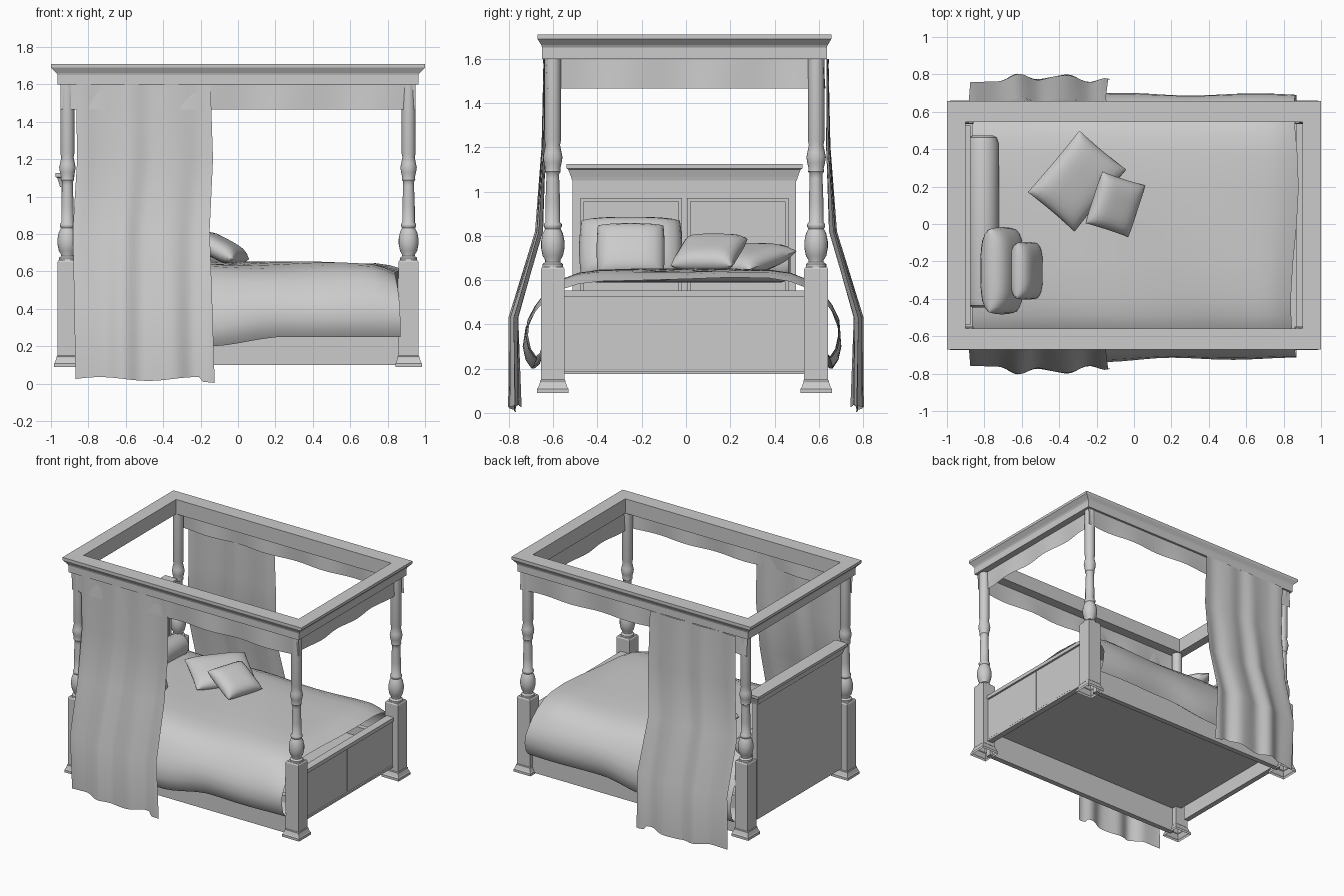
import bpy, bmesh
from math import sin, cos, pi, radians
from mathutils import Euler

if "Cube" in bpy.data.objects:
    bpy.data.objects.remove(bpy.data.objects["Cube"])

SHIFT = -.007  # the woodwork sits slightly towards the front


def add(name, verts, faces, loc=(0, 0, 0), rot=(0, 0, 0), smooth=True):
    me = bpy.data.meshes.new(name)
    me.from_pydata(verts, [], faces)
    bm = bmesh.new()
    bm.from_mesh(me)
    bmesh.ops.remove_doubles(bm, verts=bm.verts, dist=1e-5)
    bmesh.ops.recalc_face_normals(bm, faces=bm.faces)
    bm.to_mesh(me)
    bm.free()
    ob = bpy.data.objects.new(name, me)
    bpy.context.collection.objects.link(ob)
    ob.location, ob.rotation_euler = (loc[0], loc[1] + SHIFT, loc[2]), Euler(rot)
    if smooth:
        bpy.ops.object.select_all(action='DESELECT')
        bpy.context.view_layer.objects.active = ob
        ob.select_set(True)
        bpy.ops.object.shade_smooth_by_angle(angle=radians(40))
    return ob


def rings(name, loops, cap=False, wrap=False, **kw):
    """Skin a list of equal-length closed rings."""
    n, m = len(loops[0]), len(loops)
    verts = [v for ring in loops for v in ring]
    faces = [(i * n + j, i * n + (j + 1) % n, (i + 1) % m * n + (j + 1) % n, (i + 1) % m * n + j)
             for i in range(m if wrap else m - 1) for j in range(n)]
    if cap:
        faces += [tuple(range(n)), tuple(range((m - 1) * n, m * n))]
    return add(name, verts, faces, **kw)


def rect(hx, hy, z):
    return [(-hx, -hy, z), (hx, -hy, z), (hx, hy, z), (-hx, hy, z)]


def box(name, x0, x1, y0, y1, z0, z1):
    hx, hy = (x1 - x0) / 2, (y1 - y0) / 2
    return rings(name, [rect(hx, hy, z0), rect(hx, hy, z1)], cap=True, smooth=False,
                 loc=((x0 + x1) / 2, (y0 + y1) / 2, 0))


def lathe(name, profile, n=20, **kw):
    return rings(name, [[(r * cos(2 * pi * k / n), r * sin(2 * pi * k / n), z) for k in range(n)]
                        for r, z in profile], cap=True, **kw)


def sheet(name, us, vs, f, **kw):
    n = len(vs)
    verts = [f(u, v) for u in us for v in vs]
    faces = [(i * n + j, i * n + j + 1, (i + 1) * n + j + 1, (i + 1) * n + j)
             for i in range(len(us) - 1) for j in range(n - 1)]
    return add(name, verts, faces, **kw)


def span(a, b, n):
    return [a + (b - a) * i / n for i in range(n + 1)]


# Canopy frame with cornice moulding
rings("canopy_frame", [rect(*p) for p in (
    (1, .664, 1.71), (1, .664, 1.69), (.99, .658, 1.68), (.972, .647, 1.662), (.965, .643, 1.65),
    (.965, .643, 1.60), (.90, .553, 1.60), (.90, .553, 1.71))], wrap=True, smooth=False)

# Four posts: square foot and block, turned shaft above
SHAFT = [(.046, .655), (.046, .672), (.034, .682), (.034, .69), (.046, .71), (.053, .745), (.053, .775),
         (.046, .81), (.035, .832), (.041, .842), (.041, .852), (.033, .862), (.033, .95), (.029, 1.06),
         (.029, 1.08), (.036, 1.09), (.034, 1.105), (.04, 1.13), (.044, 1.155), (.04, 1.175), (.033, 1.21),
         (.037, 1.23), (.037, 1.605)]
for sx in (-1, 1):
    for sy in (-1, 1):
        p = (sx * .912, sy * .595, 0)
        rings("post_block", [rect(h, h, z) for h, z in (
            (.071, .09), (.071, .108), (.066, .115), (.058, .138), (.058, .145), (.054, .15),
            (.054, .65), (.048, .66), (.001, .66))], loc=p, smooth=False)
        lathe("post_shaft", SHAFT, loc=p)

# Headboard: board, cornice cap, panel mouldings
box("headboard", -.945, -.905, -.505, .505, .18, 1.08)
rings("headboard_cap", [rect(*p) for p in (
    (.026, .508, 1.05), (.03, .512, 1.065), (.042, .525, 1.10), (.052, .533, 1.105), (.052, .533, 1.125))],
    cap=True, loc=(-.925, 0, 0), smooth=False)
for s in (-1, 1):
    a, b = sorted((s * .012, s * .47))
    box("panel_top_moulding", -.91, -.895, a, b, .955, .972)
    for y in (a, b - .016):
        box("panel_side_moulding", -.91, -.895, y, y + .016, .3, .955)
    box("side_rail", -.87, .87, s * .6 - .02, s * .6 + .02, .10, .38)

# Footboard with two panels, cap and bottom strip
box("footboard", .885, .915, -.55, .55, .18, .53)
for s in (-1, 1):
    a, b = sorted((s * .002, s * .545))
    box("footboard_panel", .912, .92, a, b, .195, .52)
box("footboard_cap", .87, .93, -.55, .55, .525, .553)
box("footboard_strip", .88, .925, -.55, .55, .175, .19)

# Base board under the bedding
box("bed_base", -.905, .885, -.58, .58, .29, .31)

# Blanket draped over the sides, with a tucked hem
HALF = [(0, .645), (.2, .645), (.38, .64), (.48, .625), (.56, .595), (.62, .545), (.665, .48), (.692, .42),
        (.695, .35), (.682, .29), (.655, .25), (.63, .27), (.61, .33)]
PROF = [(-y, z) for y, z in reversed(HALF[1:])] + HALF


def blanket(x, k):
    y, z = PROF[k]
    side = min(1, max(0, (.6 - z) / .25))
    swell = max(0, min(1, (.25 - x) / .4))
    swell = swell * swell * (3 - 2 * swell)
    drop = max(0, (x - .70) / .16)
    z += -.05 * side * swell + .008 * sin(7 * x + 5 * y) * (1 - side) - .035 * drop ** 2 * (1 - side)
    y += (-.03 if y < 0 else .008) * side * (.6 + .4 * swell)
    y += .006 * sin(9 * x + (2 if y > 0 else 0)) * side
    edge = max(0, (x - .6) / .26) * (.02 * sin(5 * y + .5) - .008) * (1 - side)
    return (x + edge, y, z)


sheet("blanket", span(-.865, .868, 26), range(len(PROF)), blanket)

# Curtains at the head end, both sides
DROP = [(1.60, .640, .004), (1.2, .645, .007), (.82, .668, .012), (.43, .785, .014), (.02, .787, .014)]
for s in (-1, 1):
    def curtain(u, k, s=s):
        z, y, amp = DROP[k]
        flare = k / 4
        wave = sin(u * 2 * pi * 3 + .4 + .3 * k) + .3 * sin(u * 31 + k)
        bow = -.055 * flare * max(0, 1 - u / .4) ** 2 - .03 * flare * max(0, (u - .6) / .4) ** 2
        if k == 4:
            z += .010 * sin(u * 9) - (.025 if u > .9 else 0) + .005
        x = -.867 + .72 * u + (.012 * sin(k * 2.1) if k else 0) + .012 * flare * (2 * u - 1)
        return (x, s * (y + amp * wave + bow) - SHIFT, max(z, 0))
    sheet("curtain", span(0, 1, 36), range(5), curtain)

# Softly waved valance hanging below the canopy
for s in (-1, 1):
    def side_valance(x, v, s=s):
        return (x, s * (.627 + .010 * v * sin(x * 13 + s)), 1.61 - .145 * v)
    sheet("side_valance", span(-.95, .95, 60), (0, .5, 1), side_valance)


def end_valance(y, v):
    return (.915 + .010 * v * sin(y * 15), y, 1.61 - .145 * v)


sheet("foot_valance", span(-.6, .6, 40), (0, .5, 1), end_valance)


# Cushions; a negative pinch gives bowed-out edges
def pillow(name, a, b, t, loc, rot, pinch=.02, n=12):
    g = [sin(pi / 2 * w) for w in span(-1, 1, n)]
    verts, faces = [], []
    for s in (-1, 1):
        base = len(verts)
        for u in g:
            for v in g:
                h = max(0, (1 - u ** 4) * (1 - v ** 4)) ** .5
                verts.append((a * u * (1 - pinch * (1 - v * v)), b * v * (1 - pinch * (1 - u * u)), s * t * h))
        m = n + 1
        faces += [(base + i * m + j, base + i * m + j + 1, base + (i + 1) * m + j + 1, base + (i + 1) * m + j)
                  for i in range(n) for j in range(n)]
    add(name, verts, faces, loc, [radians(r) for r in rot])


lathe("bolster", [(.001, -.46), (.055, -.46), (.075, -.45), (.085, -.42), (.085, .42), (.075, .45),
                  (.055, .46), (.001, .46)], loc=(-.808, .02, .675), rot=(pi / 2, 0, 0))
pillow("large_head_pillow", .147, .222, .085, (-.705, -.243, .74), (0, 62, 0), -.05)
pillow("small_head_pillow", .125, .148, .06, (-.575, -.243, .735), (0, 64, 0), -.04)
pillow("square_cushion", .215, .168, .06, (-.305, .237, .69), (14, 0, 50))
pillow("small_cushion", .135, .145, .055, (-.10, .112, .725), (0, 27, -18))
